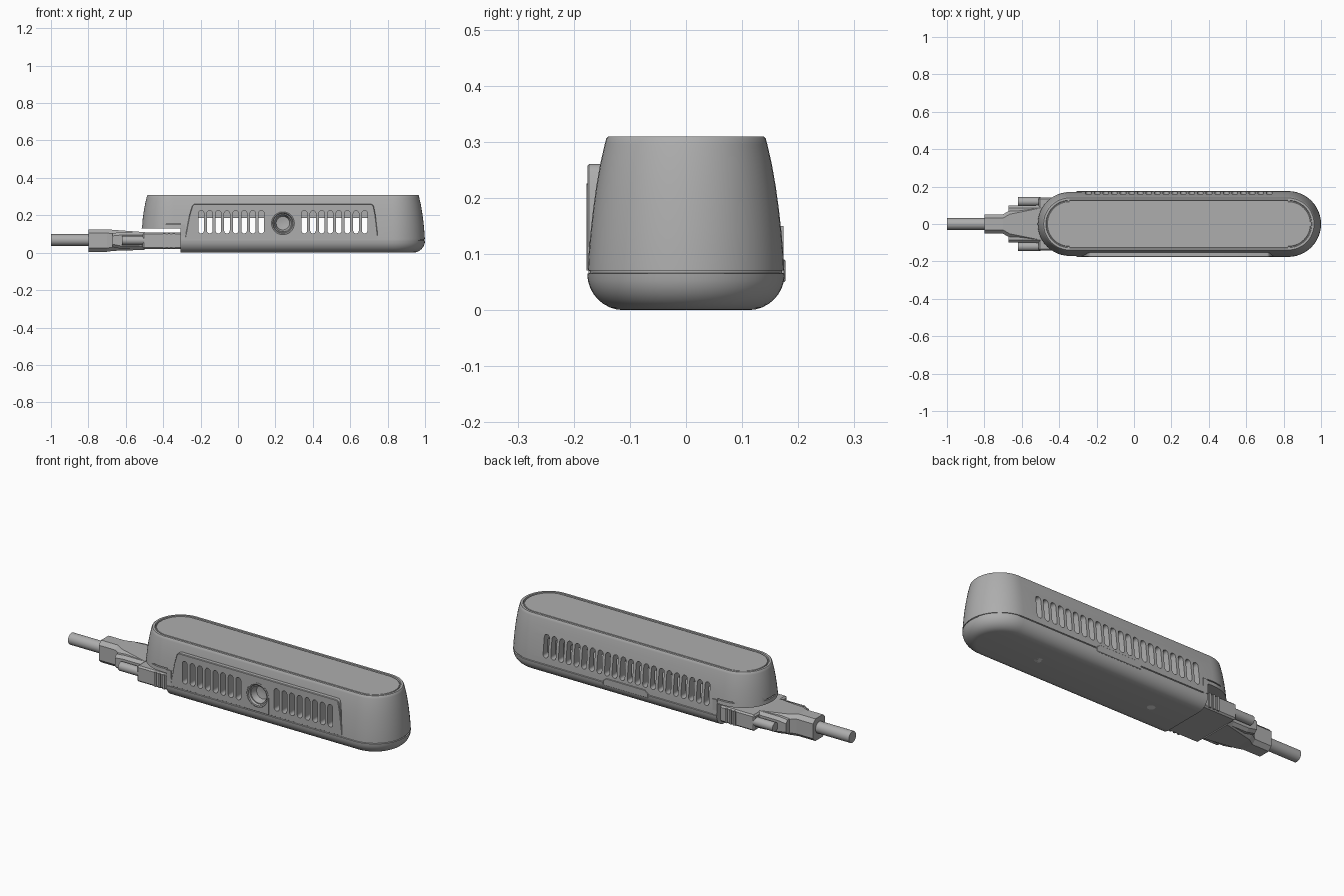
import bpy, bmesh
from math import sin, cos, pi, radians

if "Cube" in bpy.data.objects:
    bpy.data.objects.remove(bpy.data.objects["Cube"])


def material(name, v):
    m = bpy.data.materials.new(name)
    m.use_nodes = True
    m.diffuse_color = (v, v, v, 1)
    m.node_tree.nodes["Principled BSDF"].inputs["Base Color"].default_value = (v, v, v, 1)
    return m


GREY = material("mid grey", 0.42)
LIGHT = material("light grey", 0.75)
MID = 0.24        # x centre of the housing
HALF = 0.584      # half length of the straight sides


def activate(ob):
    bpy.ops.object.select_all(action='DESELECT')
    ob.select_set(True)
    bpy.context.view_layer.objects.active = ob


def build(name, solids, mat=GREY):
    """Each solid is a list of rings that are bridged and capped."""
    bm = bmesh.new()
    for rings in solids:
        vs = [[bm.verts.new(p) for p in ring] for ring in rings]
        n = len(vs[0])
        for a, b in zip(vs, vs[1:]):
            for i in range(n):
                j = (i + 1) % n
                bm.faces.new((a[i], a[j], b[j], b[i]))
        bm.faces.new(vs[0])
        bm.faces.new(vs[-1])
    bmesh.ops.recalc_face_normals(bm, faces=bm.faces)
    me = bpy.data.meshes.new(name)
    bm.to_mesh(me)
    bm.free()
    me.materials.append(mat)
    ob = bpy.data.objects.new(name, me)
    bpy.context.collection.objects.link(ob)
    return ob


def smooth(ob):
    activate(ob)
    bpy.ops.object.shade_smooth_by_angle(angle=radians(30))


def bevel(ob, width, segments=1):
    activate(ob)
    m = ob.modifiers.new("bevel", 'BEVEL')
    m.width, m.segments = width, segments
    bpy.ops.object.modifier_apply(modifier=m.name)


def cut(ob, *cutters):
    activate(ob)
    for c in cutters:
        m = ob.modifiers.new("cut", 'BOOLEAN')
        m.operation, m.solver, m.object = 'DIFFERENCE', 'EXACT', c
        bpy.ops.object.modifier_apply(modifier=m.name)


def stadium(z, r, n=24):
    ring = []
    for side, start in ((1, -pi / 2), (-1, pi / 2)):
        for i in range(n + 1):
            a = start + pi * i / n
            ring.append((MID + side * HALF + r * cos(a), r * sin(a), z))
    return ring


def box(x0, x1, y0, y1, z0, z1):
    return [[(x0, y0, z), (x1, y0, z), (x1, y1, z), (x0, y1, z)] for z in (z0, z1)]


def along_y(outline, y0, y1):
    return [[(x, y, z) for x, z in outline] for y in (y0, y1)]


def disc(r, n=32):
    return [(r * cos(2 * pi * i / n), r * sin(2 * pi * i / n)) for i in range(n)]


def rod_x(x0, x1, y, z, r, n=20):
    return [[(x, y + a, z + b) for a, b in disc(r, n)] for x in (x0, x1)]


def slot(x, y0, y1, r=0.015, z0=0.103, z1=0.225):
    pts = [(x + r * cos(pi * i / 8), z1 - r + r * sin(pi * i / 8)) for i in range(9)]
    pts += [(x - r * cos(pi * i / 8), z0 + r - r * sin(pi * i / 8)) for i in range(9)]
    return along_y(pts, y0, y1)


# Cutters for the vents, the hollow middle, the connector bay and the socket
PITCH = 0.046
front_x = [MID + s * PITCH * (i + 0.5) for s in (-1, 1) for i in range(2, 10)]
back_x = [MID + PITCH * (i - 10.5) for i in range(22)]
vents = build("vent_cutter", [slot(x, -0.2, -0.12) for x in front_x]
              + [slot(x, 0.12, 0.2) for x in back_x])
cavity = build("cavity_cutter", [box(-0.27, 0.75, -0.13, 0.13, 0.04, 0.185)])
bay = build("bay_cutter", [box(-0.7, -0.307, -0.3, 0.3, -0.1, 0.13)])
SZ = 0.158
hole = build("socket_cutter",
             [along_y([(MID + a, SZ + b) for a, b in disc(0.064)], -0.2, -0.12)])

# Upper shell with rim and sunken lid
upper = build("upper_shell", [[stadium(z, r) for z, r in (
    (0.071, 0.175), (0.10, 0.1735), (0.14, 0.170), (0.18, 0.1655), (0.22, 0.160),
    (0.26, 0.153), (0.295, 0.145), (0.306, 0.142), (0.309, 0.139),
    (0.309, 0.127), (0.301, 0.125))]])
cut(upper, bay, cavity, vents, hole)
# Shallow groove above the connector bay
groove = build("groove_cutter", [box(-0.7, -0.307, y, y + 0.3, 0.15, 0.156)
                                 for y in (-0.455, 0.155)]
               + [box(-0.7, -0.505, -0.15, 0.15, 0.15, 0.156)])
cut(upper, groove)
smooth(upper)

# Lid panel
lid = build("lid_panel", [[stadium(z, r) for z, r in
                           ((0.295, 0.121), (0.305, 0.121), (0.307, 0.119))]])
smooth(lid)

# Rounded base, ending in a narrower lip that forms the seam
R = 0.065
arc = [(R - R * cos(pi / 2 * i / 8), 0.111 + R * sin(pi / 2 * i / 8)) for i in range(9)]
base = build("base", [[stadium(z, r) for z, r in arc + [(0.0665, 0.171), (0.075, 0.171)]]])
cut(base, bay, cavity)
smooth(base)

# Flat front plate with vents
plate = build("front_plate", [along_y(
    [(-0.285, 0.07), (0.75, 0.07), (0.735, 0.2), (0.725, 0.25), (0.715, 0.26),
     (-0.235, 0.26), (-0.245, 0.25), (-0.26, 0.2)], -0.1755, -0.135)])
bevel(plate, 0.003)
cut(plate, vents, hole)
smooth(plate)

# Arched surround of the socket
arch = [(MID + 0.068 * cos(pi * i / 16), SZ + 0.068 * sin(pi * i / 16)) for i in range(17)]
surround = build("socket_surround", [along_y(
    arch + [(MID - 0.068, 0.071), (MID + 0.068, 0.071)], -0.177, -0.15)])
cut(surround, hole)
smooth(surround)

# Round funnel socket
socket = build("front_socket", [[[(MID + a, y, SZ + b) for a, b in disc(r)] for r, y in (
    (0.064, -0.12), (0.064, -0.175), (0.061, -0.177), (0.055, -0.175), (0.051, -0.165),
    (0.046, -0.165), (0.036, -0.132), (0.012, -0.128))]])
smooth(socket)

# Latch cover on the back seam
latch = build("back_latch", [along_y(
    [(MID - 0.135, 0.05), (MID + 0.135, 0.05), (MID + 0.135, 0.075),
     (MID + 0.115, 0.09), (MID - 0.115, 0.09), (MID - 0.135, 0.075)], 0.165, 0.177)])
bevel(latch, 0.002)

# Raised corner strips beside the connector bay
strips = build("bay_edge_strips", [box(-0.307, -0.28, s * 0.168 - 0.006, s * 0.168 + 0.006,
                                       0.06, 0.15) for s in (-1, 1)])

# Screws in the underside
screws = build("underside_screws", [[[(MID + s * 0.345 + a, b, z) for a, b in disc(0.02, 20)]
                                     for z in (0.0, 0.005)] for s in (-1, 1)], LIGHT)

# Plug block with grip ribs
block = build("plug_block", [box(-0.51, -0.30, -0.143, 0.143, 0.02, 0.107)])
bevel(block, 0.008)
ribs = build("grip_ribs", [box(x, x + 0.012, s * 0.145 - 0.004, s * 0.145 + 0.004, 0.025, 0.102)
                           for s in (-1, 1) for x in (-0.40, -0.375, -0.35)])


# Cable hood: chamfered sections along x
def section(x, hy, z0, z1, c=0.02):
    half = [(hy - c, z0), (hy, z0 + c), (hy, z1 - c), (hy - c, z1)]
    return [(x, y, z) for y, z in half] + [(x, -y, z) for y, z in reversed(half)]


hood = build("cable_hood", [[section(*s) for s in (
    (-0.80, 0.052, 0.005, 0.125), (-0.70, 0.052, 0.005, 0.125),
    (-0.665, 0.072, 0.01, 0.122), (-0.50, 0.105, 0.015, 0.11))],
    [section(*s, 0.015) for s in ((-0.67, 0.10, 0.03, 0.105), (-0.62, 0.10, 0.02, 0.11),
                                  (-0.50, 0.10, 0.02, 0.11))]])

# Thumb screws and cable
thumbs = build("thumb_screws", [rod_x(-0.62, -0.5, s * 0.12, 0.066, 0.024) for s in (-1, 1)])
smooth(thumbs)
cable = build("cable", [rod_x(-1.0, -0.78, 0, 0.068, 0.031, 24)])
smooth(cable)

for c in (vents, cavity, bay, hole, groove):
    bpy.data.objects.remove(c)
